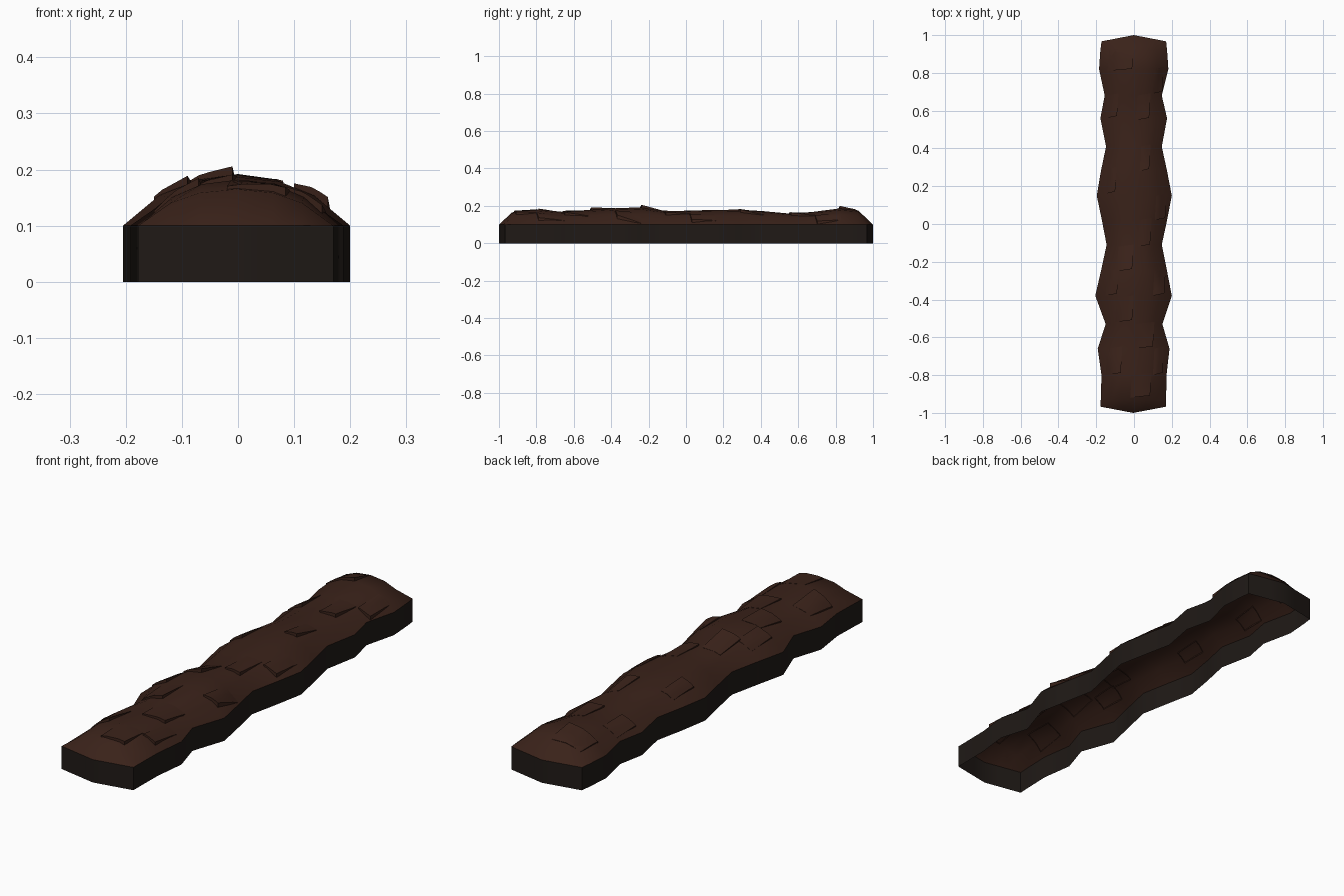
import bpy, bmesh

if "Cube" in bpy.data.objects:
    bpy.data.objects.remove(bpy.data.objects["Cube"])


def material(name, col):
    m = bpy.data.materials.new(name)
    m.diffuse_color = (*col, 1)
    m.use_nodes = True
    m.node_tree.nodes["Principled BSDF"].inputs["Base Color"].default_value = m.diffuse_color
    return m


soil = material("soil", (0.042, 0.016, 0.010))
dark = material("dark_soil", (0.014, 0.010, 0.008))

# stations along the row: y, left edge x, right edge x, ridge height
ST = [(-1.0, -.178, .17, .10), (-.93, -.176, .17, .165), (-.80, -.172, .172, .182),
      (-.66, -.192, .188, .168), (-.53, -.15, .15, .177), (-.38, -.205, .20, .187),
      (-.25, -.175, .175, .192), (-.11, -.145, .147, .170), (.02, -.17, .175, .175),
      (.15, -.197, .20, .178), (.28, -.175, .175, .180), (.41, -.148, .147, .172),
      (.56, -.178, .175, .158), (.68, -.155, .147, .168), (.82, -.185, .182, .186),
      (.92, -.178, .175, .176), (1.0, -.172, .17, .10)]
# mound cross-section: position across, share of the ridge height
PROF = [(-1, 0), (-.68, .62), (-.38, .9), (0, 1), (.38, .9), (.68, .62), (1, 0)]


def lerp(a, b, f):
    return a + (b - a) * f


def height(x, y):
    """Height of the plain mound under a point."""
    for a, b in zip(ST, ST[1:]):
        if y <= b[0]:
            break
    f = (y - a[0]) / (b[0] - a[0])
    l, r, z = (lerp(a[i], b[i], f) for i in (1, 2, 3))
    t = max(-1, min(1, (2 * x - l - r) / (r - l)))
    for p, q in zip(PROF, PROF[1:]):
        if t <= q[0]:
            break
    return .1 + (z - .1) * lerp(p[1], q[1], (t - p[0]) / (q[0] - p[0]))


def finish(bm, name, angle):
    me = bpy.data.meshes.new(name)
    bm.to_mesh(me)
    bm.free()
    ob = bpy.data.objects.new(name, me)
    bpy.context.collection.objects.link(ob)
    me.materials.append(soil)
    me.materials.append(dark)
    bpy.ops.object.select_all(action='DESELECT')
    ob.select_set(True)
    bpy.context.view_layer.objects.active = ob
    bpy.ops.object.shade_smooth_by_angle(angle=angle)


# mound shell, open below, with upright skirt
bm = bmesh.new()
rows = []
for i, (y, l, r, z) in enumerate(ST):
    row = []
    for t, h in PROF:
        end = i in (0, len(ST) - 1)
        yy = y * (1 - .033 * abs(t)) if end else y
        row.append(bm.verts.new((lerp(l, r, (t + 1) / 2), yy, .1 + (z - .1) * h)))
    rows.append(row)
for a, b in zip(rows, rows[1:]):
    for j in range(len(PROF) - 1):
        bm.faces.new((a[j], a[j + 1], b[j + 1], b[j]))
rim = rows[0][:-1] + [r[-1] for r in rows[:-1]] + rows[-1][:0:-1] + [r[0] for r in rows[:0:-1]]
foot = [bm.verts.new((v.co.x, v.co.y, 0)) for v in rim]
for i in range(len(rim)):
    k = (i + 1) % len(rim)
    bm.faces.new((foot[i], foot[k], rim[k], rim[i])).material_index = 1
finish(bm, "soil_mound", .7)

# clods: tilted slabs, x0, x1, y0, y1, lift at the broken corner
CLODS = [(-.14, -.01, .81, .92, .014), (.01, .08, .55, .68, .015),
         (.03, .08, .28, .41, .014), (-.15, -.10, .16, .29, .015),
         (.02, .085, -.12, .02, .014), (-.09, -.01, -.25, -.12, .016),
         (-.10, -.01, -.52, -.39, .013), (.0, .10, -.66, -.53, .013),
         (-.02, .085, -.92, -.80, .014), (.10, .15, .69, .82, .016),
         (.11, .165, .02, .15, .016), (.10, .16, -.38, -.25, .018),
         (-.15, -.09, .56, .68, .014), (-.15, -.09, -.38, -.25, .014),
         (-.15, -.07, -.80, -.66, .013), (.10, .15, -.80, -.66, .015)]
bm = bmesh.new()
N = 4
for x0, x1, y0, y1, lift in CLODS:
    top = []
    for j in range(N + 1):
        for i in range(N + 1):
            u, v = i / N, j / N
            x, y = lerp(x0, x1, u) + .008 * v, lerp(y0, y1, v) + .012 * u
            z = height(x, y) + .001 + lift * (.35 + .65 * u) * (1 - v)
            top.append(bm.verts.new((x, y, z)))
    g = lambda i, j: top[j * (N + 1) + i]
    for j in range(N):
        for i in range(N):
            bm.faces.new((g(i, j), g(i + 1, j), g(i + 1, j + 1), g(i, j + 1)))
    edge = [g(i, 0) for i in range(N)] + [g(N, j) for j in range(N)] + \
           [g(i, N) for i in range(N, 0, -1)] + [g(0, j) for j in range(N, 0, -1)]
    low = [bm.verts.new((v.co.x, v.co.y, height(v.co.x, v.co.y) - .004)) for v in edge]
    for i in range(len(edge)):
        k = (i + 1) % len(edge)
        bm.faces.new((low[i], low[k], edge[k], edge[i]))
finish(bm, "soil_clods", .7)
